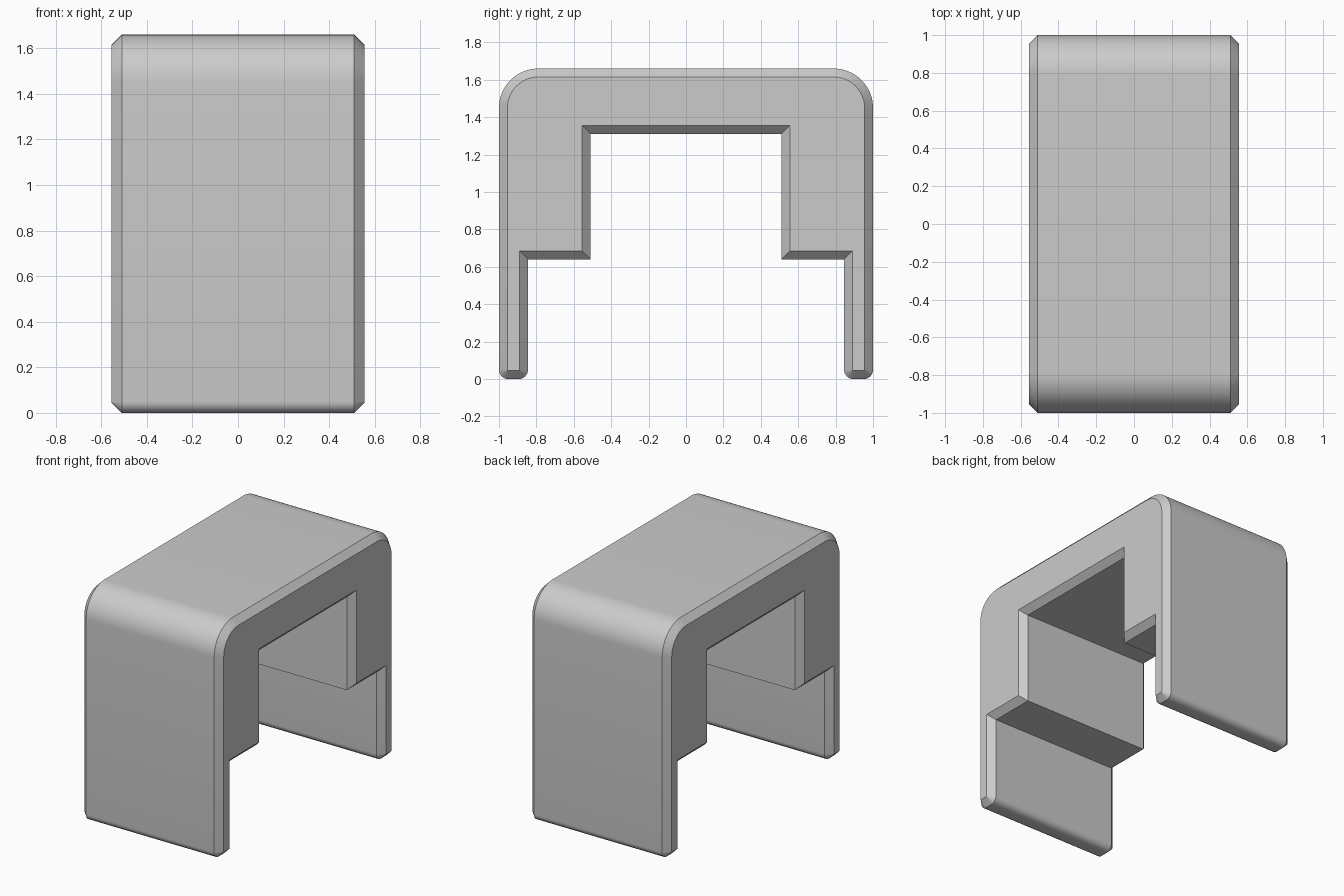
import bpy
import bmesh
from math import cos, sin, pi

cube = bpy.data.objects.get("Cube")
if cube:
    bpy.data.objects.remove(cube, do_unlink=True)

HALF_WIDTH, HEIGHT, CHAMFER = 0.555, 1.66, 0.045
CORNER_RADIUS, FOOT_RADIUS = 0.21, 0.05


def arc(cy, cz, radius, start, steps):
    """Quarter circle, counter-clockwise from the start angle."""
    angles = [start + pi / 2 * i / steps for i in range(steps + 1)]
    return [(cy + radius * cos(a), cz + radius * sin(a)) for a in angles]


def section(d):
    """Stepped arch outline in the y-z plane, shrunk inwards by d."""
    foot, corner = FOOT_RADIUS - d, CORNER_RADIUS - d
    leg = 0.845 + d
    half = [(0, 1.31 + d), (0.51 + d, 1.31 + d),
            (0.51 + d, 0.64 + d), (leg, 0.64 + d)]
    half += arc(leg + foot, d + foot, foot, pi, 8)
    half += arc(1 - FOOT_RADIUS, FOOT_RADIUS, foot, -pi / 2, 8)
    half += arc(1 - CORNER_RADIUS, HEIGHT - CORNER_RADIUS, corner, 0, 16)
    half.append((0, HEIGHT - d))
    return half + [(-y, z) for y, z in reversed(half[1:-1])]


# Loft the outline across the width, with chamfered sides
bm = bmesh.new()
inner = HALF_WIDTH - CHAMFER
rings = [[bm.verts.new((x, y, z)) for y, z in section(d)]
         for x, d in ((-HALF_WIDTH, CHAMFER), (-inner, 0),
                      (inner, 0), (HALF_WIDTH, CHAMFER))]
count = len(rings[0])
for a, b in zip(rings, rings[1:]):
    for i in range(count):
        j = (i + 1) % count
        bm.faces.new((a[i], a[j], b[j], b[i]))
bm.faces.new(rings[0])
bm.faces.new(rings[-1])
bmesh.ops.recalc_face_normals(bm, faces=bm.faces)

mesh = bpy.data.meshes.new("stepped_arch")
bm.to_mesh(mesh)
bm.free()
arch = bpy.data.objects.new("stepped_arch", mesh)
bpy.context.collection.objects.link(arch)

# Plain grey finish
grey = bpy.data.materials.new("plain_grey")
grey.use_nodes = True
colour = (0.6, 0.6, 0.6, 1)
grey.diffuse_color = colour
grey.node_tree.nodes["Principled BSDF"].inputs["Base Color"].default_value = colour
mesh.materials.append(grey)

# Smooth rounded corners, crisp chamfers
bpy.ops.object.select_all(action="DESELECT")
arch.select_set(True)
bpy.context.view_layer.objects.active = arch
bpy.ops.object.shade_smooth_by_angle(angle=pi / 6)
